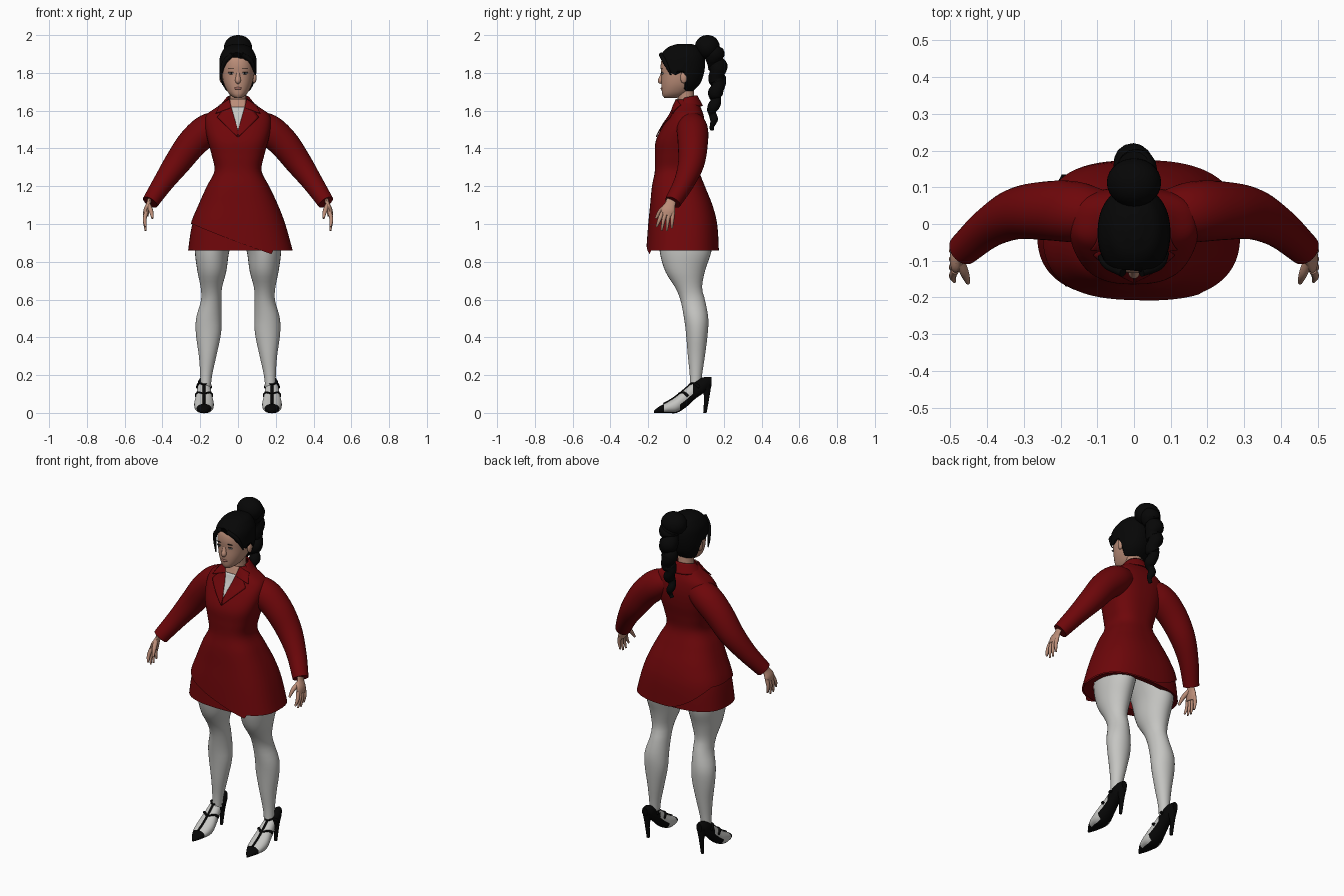
import bpy, bmesh
from math import sin, cos, pi, radians
from mathutils import Vector

cube = bpy.data.objects.get("Cube")
if cube:
    bpy.data.objects.remove(cube)


def material(name, r, g, b):
    m = bpy.data.materials.new(name)
    m.use_nodes = True
    m.diffuse_color = (r, g, b, 1)
    bsdf = m.node_tree.nodes["Principled BSDF"]
    bsdf.inputs["Base Color"].default_value = (r, g, b, 1)
    bsdf.inputs["Roughness"].default_value = 0.8
    return m


RED = material("coat red", .155, .002, .003)
WHITE = material("stocking white", .56, .56, .54)
SKIN = material("skin", .5, .27, .19)
HAIR = material("hair black", .002, .002, .002)
BLACK = material("shoe black", .002, .002, .002)
LIP = material("lip", .36, .15, .12)


def interp(rows, t):
    """Smooth interpolation of table rows keyed by their first column."""
    t = min(max(t, rows[0][0]), rows[-1][0])
    i = 0
    while i < len(rows) - 2 and t > rows[i + 1][0]:
        i += 1
    a, b = rows[i], rows[i + 1]
    p, q = rows[max(i - 1, 0)], rows[min(i + 2, len(rows) - 1)]
    h = b[0] - a[0]
    s = (t - a[0]) / h
    out = []
    for k in range(1, len(a)):
        m0 = (b[k] - p[k]) / (b[0] - p[0]) * h
        m1 = (q[k] - a[k]) / (q[0] - a[0]) * h
        out.append((1 + 2 * s) * (1 - s) ** 2 * a[k] + s * (1 - s) ** 2 * m0
                   + s * s * (3 - 2 * s) * b[k] + s * s * (s - 1) * m1)
    return out


def grid(name, nu, nv, f, mats, closed=True, caps=True, rule=None, thick=0):
    """Mesh from a surface function f(u, v), optionally closed around u."""
    bm = bmesh.new()
    n = nu if closed else nu + 1
    rings = [[bm.verts.new(f(i / nu, j / nv)) for i in range(n)] for j in range(nv + 1)]
    for lo, hi in zip(rings, rings[1:]):
        for i in range(nu):
            k = (i + 1) % n
            bm.faces.new((lo[i], lo[k], hi[k], hi[i]))
    if closed and caps:
        bm.faces.new(rings[0])
        bm.faces.new(rings[-1])
    bmesh.ops.recalc_face_normals(bm, faces=bm.faces)
    if rule:
        for face in bm.faces:
            face.material_index = rule(face.calc_center_median())
    me = bpy.data.meshes.new(name)
    bm.to_mesh(me)
    bm.free()
    me.shade_smooth()
    me.set_sharp_from_angle(angle=radians(50))
    for m in mats:
        me.materials.append(m)
    ob = bpy.data.objects.new(name, me)
    bpy.context.collection.objects.link(ob)
    if thick:
        mod = ob.modifiers.new("thickness", "SOLIDIFY")
        mod.thickness, mod.offset = thick, 0


def section(row, a, p=2.0, grow=0):
    """Point of a rounded cross-section with bounds x0, x1, y0, y1."""
    x0, x1, y0, y1 = row
    c, s = cos(a), sin(a)
    x = (x0 + x1) / 2 + ((x1 - x0) / 2 + grow) * abs(c) ** (2 / p) * (1 if c > 0 else -1)
    y = (y0 + y1) / 2 + ((y1 - y0) / 2 + grow) * abs(s) ** (2 / p) * (1 if s > 0 else -1)
    return x, y


def stack(name, rows, mat, lo, hi, p=2.0, grow=0, hem=None, side=1, nu=48, nv=40, caps=True):
    """Horizontal sections stacked upward; hem(x, y) may shape the lower edge."""
    def f(u, v):
        a = u * 2 * pi
        base = hem(*section(interp(rows, lo), a, p, grow)) if hem else lo
        z = base + (hi - base) * sin(v * pi / 2)
        x, y = section(interp(rows, z), a, p, grow)
        return Vector((side * x, y, z))
    grid(name, nu, nv, f, [mat], caps=caps)


def tube(name, pts, mat, flat=1, side=1, ref=(0, 1, 0), nu=16, steps=5):
    """Round or flattened tube through (x, y, z, radius) points."""
    rows = [(i, *p) for i, p in enumerate(pts)]
    last, ref = len(pts) - 1, Vector(ref)

    def f(u, v):
        t = v * last
        x, y, z, r = interp(rows, t)
        d = Vector(interp(rows, t + .05)[:3]) - Vector(interp(rows, t - .05)[:3])
        d.normalize()
        a = (ref - d * ref.dot(d)).normalized()
        q = Vector((x, y, z)) + r * (cos(u * 2 * pi) * a + flat * sin(u * 2 * pi) * d.cross(a))
        return Vector((side * q.x, q.y, q.z))
    grid(name, nu, steps * last, f, [mat])


def ball(name, c, r, mat, side=1):
    def f(u, v):
        w = sin(pi * (.01 + .98 * v))
        return Vector((side * (c[0] + r[0] * w * cos(u * 2 * pi)),
                       c[1] + r[1] * w * sin(u * 2 * pi), c[2] - r[2] * cos(pi * v)))
    grid(name, 28, 18, f, [mat])


def front(rows, x, z, p, off):
    """Point on the front of a stacked form, lifted by off."""
    x0, x1, y0, y1 = interp(rows, z)
    rx, ry = (x1 - x0) / 2, (y1 - y0) / 2
    k = min(abs(x - (x0 + x1) / 2) / rx, .97)
    return Vector((x, (y0 + y1) / 2 - ry * (1 - k ** p) ** (1 / p) - off, z))


def patch(name, corners, mat, off, side=1):
    """Thin plate lying on the front of the coat."""
    a, b, c, d = [Vector(k) for k in corners]

    def f(u, v):
        q = a.lerp(b, u).lerp(d.lerp(c, u), v)
        return front(coat, side * q.x, q.y, 2.6, off)
    grid(name, 10, 10, f, [mat], closed=False, thick=.005)


# Coat body and wrapped skirt
coat = [(.84, -.275, .295, -.212, .175), (1, -.25, .25, -.2, .165), (1.1, -.21, .212, -.19, .14),
        (1.2, -.165, .165, -.18, .1), (1.28, -.125, .125, -.165, .072), (1.36, -.138, .138, -.164, .08),
        (1.44, -.16, .16, -.16, .095), (1.52, -.175, .175, -.122, .1), (1.58, -.165, .165, -.082, .092),
        (1.62, -.11, .11, -.064, .076), (1.66, -.06, .06, -.05, .052)]


def wrap_hem(x, y):
    if y < -.02:
        return .86 if x > .18 else .84 + (.18 - x) * .36
    return .86 + .14 * min(max(-x / .25, 0), 1) ** 1.5


def hem_fold(u, v):
    x, y = section(interp(coat, .86), u * 2 * pi, 2.6, -.008 - .045 * v)
    return Vector((x, y, .861 + .012 * v))


stack("coat", coat, RED, .84, 1.66, 2.6, hem=wrap_hem, nu=96, nv=60, caps=False)
stack("coat_under_layer", coat, RED, .86, 1.15, 2.6, -.008, nu=64, nv=12, caps=False)
grid("hem_fold", 64, 3, hem_fold, [RED], caps=False)

# Shirt, throat and collar
patch("shirt_front", ((-.036, 1.618), (.036, 1.618), (.002, 1.5), (-.002, 1.5)), WHITE, .003)
patch("throat", ((-.042, 1.66), (.042, 1.66), (.036, 1.618), (-.036, 1.618)), SKIN, .003)


def collar(u, v):
    a = pi * (-.12 + 1.24 * u)
    r = .092 - .036 * v
    return Vector((r * cos(a), .008 + r * .85 * sin(a), 1.625 + (.04 + .015 * sin(pi * u)) * v))


grid("collar", 32, 6, collar, [RED], closed=False, thick=.008)

# Head, neck and face
head = [(1.668, -.02, .02, -.115, -.05), (1.68, -.038, .038, -.124, -.01), (1.7, -.055, .055, -.128, .02),
        (1.74, -.074, .074, -.131, .06), (1.79, -.084, .084, -.131, .08), (1.84, -.086, .086, -.134, .088),
        (1.88, -.082, .082, -.125, .084), (1.91, -.066, .066, -.1, .07), (1.93, -.045, .045, -.07, .05),
        (1.942, -.008, .008, -.025, .01)]
stack("head", head, SKIN, 1.668, 1.942, 2.2)
tube("neck", [(0, .015, 1.58, .055), (0, .002, 1.65, .045), (0, -.005, 1.73, .046)], SKIN)
tube("nose", [(0, -.122, 1.81, .008), (0, -.128, 1.78, .012), (0, -.134, 1.758, .015), (0, -.128, 1.746, .009)],
     SKIN, ref=(1, 0, 0))
ball("lips", (0, -.127, 1.718), (.02, .007, .007), LIP)

# Hair cap, bun and curled ponytail
cap = [(r[0] + .09 * max(r[0] - 1.8, 0), *r[1:]) for r in head]


def hairline(x, y):
    if y < -.05:
        return 1.908 - 11 * (x + .008) ** 2
    return 1.81 if y < -.01 else 1.805 - .1 * min((y + .01) / .05, 1)


stack("hair_cap", cap, HAIR, 1.82, 1.953, 2.2, .013, hem=hairline, nu=80)
ball("hair_bun", (0, .113, 1.936), (.074, .066, .064), HAIR)
tail = []
for i in range(25):
    t = i / 24
    r = .05 * (1 - .78 * t ** 1.6) * (1 + .13 * sin(i * pi / 2))
    tail.append((.008 * sin(i * 1.2), .142 + .026 * sin(min(t * 1.35, 1) * pi) + .006 * cos(i * 1.2),
                 1.92 - .42 * t, r))
tube("ponytail", tail, HAIR, steps=3)
tube("long_strand", [(-.03, -.132, 1.898, .012), (-.072, -.112, 1.855, .012), (-.09, -.09, 1.79, .008),
                     (-.08, -.095, 1.735, .003)], HAIR)
tube("short_strand", [(.02, -.132, 1.898, .012), (.07, -.112, 1.86, .012), (.092, -.08, 1.79, .004)], HAIR)

# Limbs, shoes and paired details
leg = [(.13, .145, .2, .02, .08), (.2, .137, .2, .02, .085), (.3, .115, .207, .01, .1),
       (.42, .09, .223, 0, .115), (.5, .088, .222, -.01, .118), (.6, .088, .195, -.03, .1),
       (.66, .085, .197, -.055, .085), (.75, .062, .215, -.11, .1), (.86, .045, .228, -.14, .135),
       (1, 0, .22, -.15, .14)]
sleeve = [(.07, .025, 1.535, .06), (.155, .033, 1.503, .082), (.24, .036, 1.43, .08), (.32, .028, 1.325, .07),
          (.395, -.01, 1.22, .055), (.465, -.07, 1.115, .044)]
shoe = [(-.17, .174, .186, 0, .012), (-.14, .153, .207, 0, .035), (-.1, .135, .225, 0, .056),
        (-.05, .128, .232, 0, .088), (0, .137, .223, .03, .13), (.05, .144, .216, .075, .17),
        (.1, .147, .213, .11, .19), (.135, .163, .197, .14, .19)]


def shoe_point(y, a, grow=0):
    x, z = section(interp(shoe, y), a, 2.2, grow)
    return Vector((x, y, z))


def shoe_color(c):
    low, high = interp(shoe, c.y)[2:]
    sole = .1 if c.y < -.03 else .4
    return int(c.y < -.115 or c.y > .035 or c.z < low + sole * (high - low))


for side, tag in ((1, "left_"), (-1, "right_")):
    def shoe_surface(u, v):
        q = shoe_point(-.17 + .305 * v, u * 2 * pi)
        return Vector((side * q.x, q.y, q.z))

    def strap(name, y0, y1):
        pts = []
        for i in range(9):
            k = i / 8
            q = shoe_point(y0 + (y1 - y0) * abs(2 * k - 1), pi * k, .002)
            pts.append((*q, .008))
        tube(tag + name, pts, BLACK, .6, side, nu=8, steps=2)

    stack(tag + "leg", leg, WHITE, .13, 1, side=side, nu=32)
    tube(tag + "sleeve", sleeve, RED, side=side, nu=28, steps=6)
    grid(tag + "shoe", 32, 40, shoe_surface, [WHITE, BLACK], rule=shoe_color)
    tube(tag + "heel", [(.18, .105, .15, .03), (.18, .11, .09, .015), (.18, .1, 0, .009)], BLACK, side=side)
    strap("instep_strap", -.035, .01)
    strap("ankle_strap", .02, .07)
    tube(tag + "center_strap", [(*shoe_point(y, pi / 2, .002), .007) for y in (-.12, -.07, -.02, .02)],
         BLACK, .6, side, (1, 0, 0), 8)

    # Hand with fanned fingers
    tube(tag + "palm", [(.462, -.07, 1.15, .028), (.473, -.082, 1.11, .027), (.484, -.094, 1.075, .038),
                        (.488, -.1, 1.045, .034)], SKIN, .42, side)
    for i, name in enumerate(("index", "middle", "ring", "little")):
        y, tip = -.126 + .019 * i, (.985, .965, .963, .978)[i]
        tube(tag + name + "_finger", [(.487, y, 1.06, .011), (.494, y - .016 + .004 * i, 1.02, .01),
                                      (.489, y - .03 + .008 * i, tip, .005)], SKIN, 1, side, nu=10)
    tube(tag + "thumb", [(.475, -.1, 1.1, .014), (.461, -.135, 1.07, .012), (.452, -.16, 1.03, .006)],
         SKIN, 1, side, (1, 0, 0), 10)

    # Lapels
    patch(tag + "lapel", ((.044, 1.65), (.002, 1.5), (.002, 1.46), (.11, 1.565)), RED, .005, side)
    patch(tag + "collar_fold", ((.046, 1.66), (.036, 1.615), (.118, 1.585), (.095, 1.63)), RED, .008, side)

    # Eyes, brows and ears
    for name, z, w, h, mat in (("eye", 1.797, .015, .005, WHITE), ("iris", 1.797, .005, .005, HAIR),
                               ("lash", 1.803, .017, .002, HAIR), ("brow", 1.822, .018, .002, HAIR)):
        c = front(head, .036, z, 2.2, 0 if name == "eye" else .002)
        ball(tag + name, c, (w, .005, h), mat, side)
    ball(tag + "ear", (.086, -.012, 1.775), (.012, .018, .03), SKIN, side)
